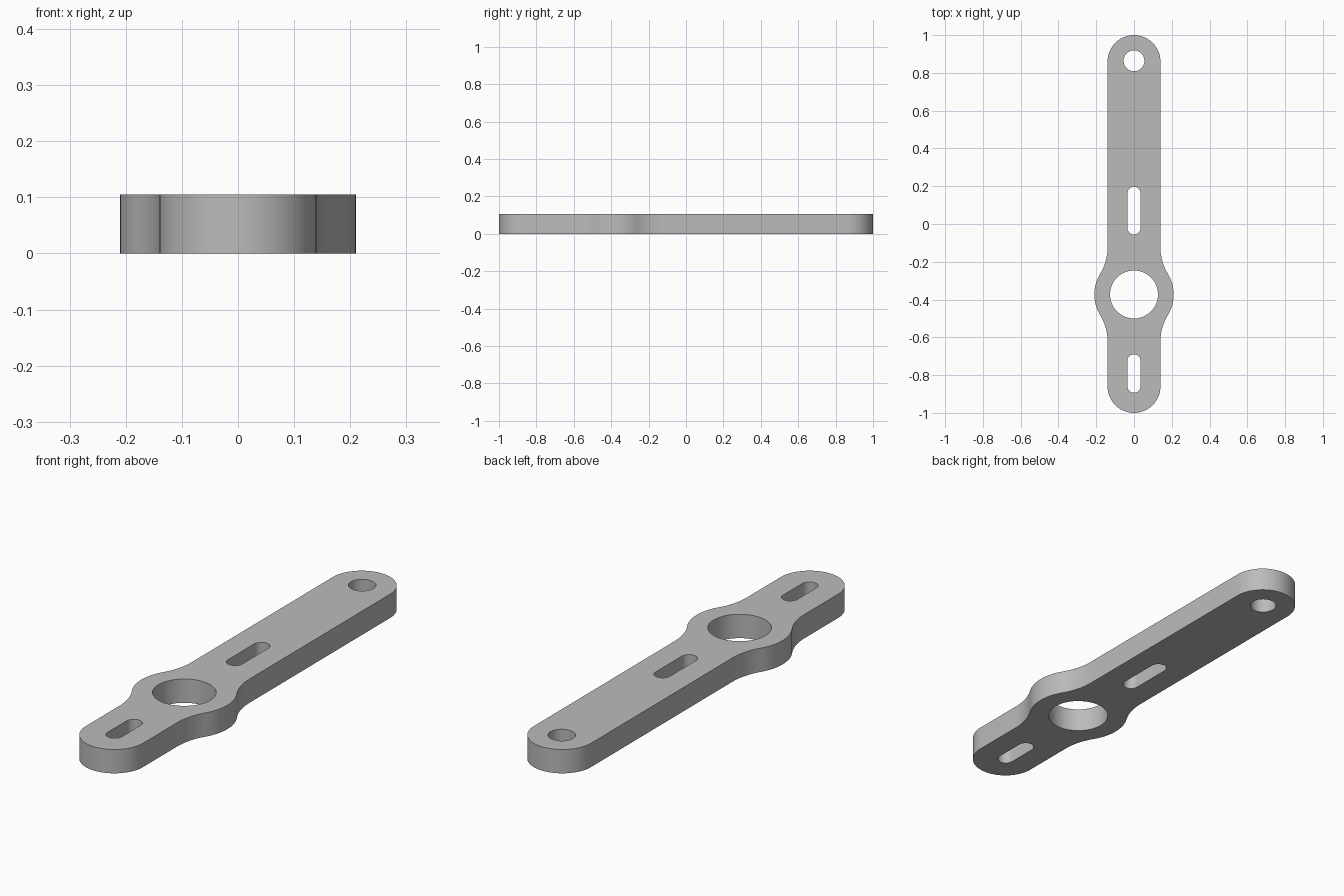
import bpy
import bmesh
from math import radians, degrees, atan2, cos, sin

cube = bpy.data.objects.get("Cube")
if cube:
    bpy.data.objects.remove(cube, do_unlink=True)

THICK = 0.105
HALF_W = 0.14        # half width of the bar, also its end radius
HUB_Y, HUB_R = -0.373, 0.21
REACH = 0.25         # distance along the bar from hub centre to fillet start
END_Y = 1 - HALF_W


def arc(cx, cy, r, a0, a1, n):
    """Points on an arc, angles in degrees."""
    angles = [radians(a0 + (a1 - a0) * i / n) for i in range(n + 1)]
    return [(cx + r * cos(a), cy + r * sin(a)) for a in angles]


def circle(cy, r, n=64):
    return arc(0, cy, r, 0, 360, n)[:-1]


def slot(y0, y1, r):
    return arc(0, y1 - r, r, 0, 180, 16) + arc(0, y0 + r, r, 180, 360, 16)


# Fillet radius that blends the straight sides into the hub circle
fillet = (HALF_W ** 2 + REACH ** 2 - HUB_R ** 2) / (2 * (HUB_R - HALF_W))
fx = HALF_W + fillet
tilt = degrees(atan2(REACH, fx))

# Outline: one side from the front tip to the back tip, then mirrored
side = arc(0, -END_Y, HALF_W, 270, 360, 24)
side += arc(fx, HUB_Y - REACH, fillet, 180, 180 - tilt, 14)
side += arc(0, HUB_Y, HUB_R, -tilt, tilt, 24)[1:]
side += arc(fx, HUB_Y + REACH, fillet, 180 + tilt, 180, 14)[1:]
side += arc(0, END_Y, HALF_W, 0, 90, 24)
outline = side + [(-x, y) for x, y in reversed(side[1:-1])]

# Filled profile with its holes, extruded to a plate
profile = bpy.data.curves.new("link_arm", "CURVE")
profile.dimensions = "2D"
profile.fill_mode = "BOTH"
profile.extrude = THICK / 2
for loop in (outline, circle(HUB_Y, 0.127), circle(0.864, 0.055, 48),
             slot(-0.055, 0.197, 0.035), slot(-0.893, -0.69, 0.035)):
    spline = profile.splines.new("POLY")
    spline.points.add(len(loop) - 1)
    for point, (x, y) in zip(spline.points, loop):
        point.co = (x, y, THICK / 2, 1)
    spline.use_cyclic_u = True

arm = bpy.data.objects.new("link_arm", profile)
bpy.context.collection.objects.link(arm)
bpy.ops.object.select_all(action="DESELECT")
arm.select_set(True)
bpy.context.view_layer.objects.active = arm
bpy.ops.object.convert(target="MESH")
arm = bpy.context.object

# Stand on the ground, weld the caps to the walls
bm = bmesh.new()
bm.from_mesh(arm.data)
bmesh.ops.remove_doubles(bm, verts=bm.verts, dist=0.0002)
low = min(v.co.z for v in bm.verts)
bmesh.ops.translate(bm, verts=bm.verts, vec=(0, 0, -low))
bmesh.ops.recalc_face_normals(bm, faces=bm.faces)
bm.to_mesh(arm.data)
bm.free()

# Plain grey
grey = bpy.data.materials.new("plain grey")
grey.use_nodes = True
colour = (0.5, 0.5, 0.5, 1)
grey.diffuse_color = colour
grey.node_tree.nodes["Principled BSDF"].inputs["Base Color"].default_value = colour
arm.data.materials.clear()
arm.data.materials.append(grey)
bpy.ops.object.shade_smooth_by_angle(angle=radians(30))
